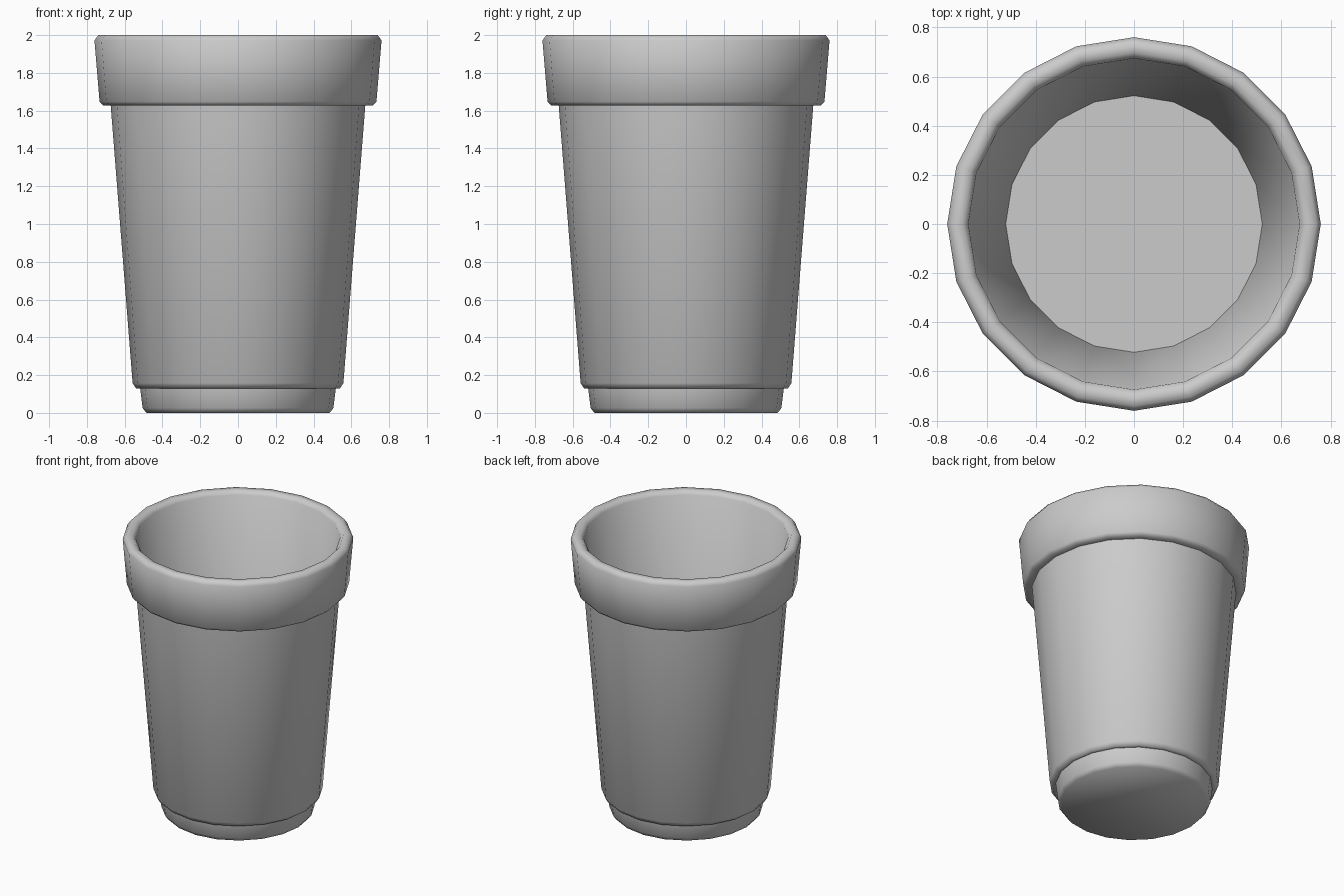
import bpy, bmesh
from math import cos, sin, tau, radians

if "Cube" in bpy.data.objects:
    bpy.data.objects.remove(bpy.data.objects["Cube"])

SIDES = 20

# Half profile (radius, height): outside from the base up, over the rim, down to the inner floor
PROFILE = [
    (0.485, 0.0), (0.505, 0.026), (0.518, 0.13),     # foot
    (0.54, 0.13), (0.558, 0.158), (0.674, 1.628),    # tapered body
    (0.715, 1.628), (0.733, 1.648),                  # underside of rim band
    (0.76, 1.972), (0.74, 2.0),                      # rim band
    (0.698, 2.0), (0.674, 1.975),                    # lip
    (0.522, 0.15),                                   # inner wall down to the floor
]


def lathe(name, profile, sides):
    bm = bmesh.new()
    rings = [[bm.verts.new((r * cos(tau * i / sides), r * sin(tau * i / sides), z))
              for i in range(sides)] for r, z in profile]
    for a, b in zip(rings, rings[1:]):
        for i in range(sides):
            j = (i + 1) % sides
            bm.faces.new((a[i], a[j], b[j], b[i]))
    bm.faces.new(rings[0][::-1])   # underside
    bm.faces.new(rings[-1])        # inner floor
    bmesh.ops.recalc_face_normals(bm, faces=bm.faces)
    mesh = bpy.data.meshes.new(name)
    bm.to_mesh(mesh)
    bm.free()
    obj = bpy.data.objects.new(name, mesh)
    bpy.context.collection.objects.link(obj)
    return obj


# Cup
cup = lathe("cup", PROFILE, SIDES)
bpy.context.view_layer.objects.active = cup
cup.select_set(True)
bpy.ops.object.shade_smooth_by_angle(angle=radians(58))
